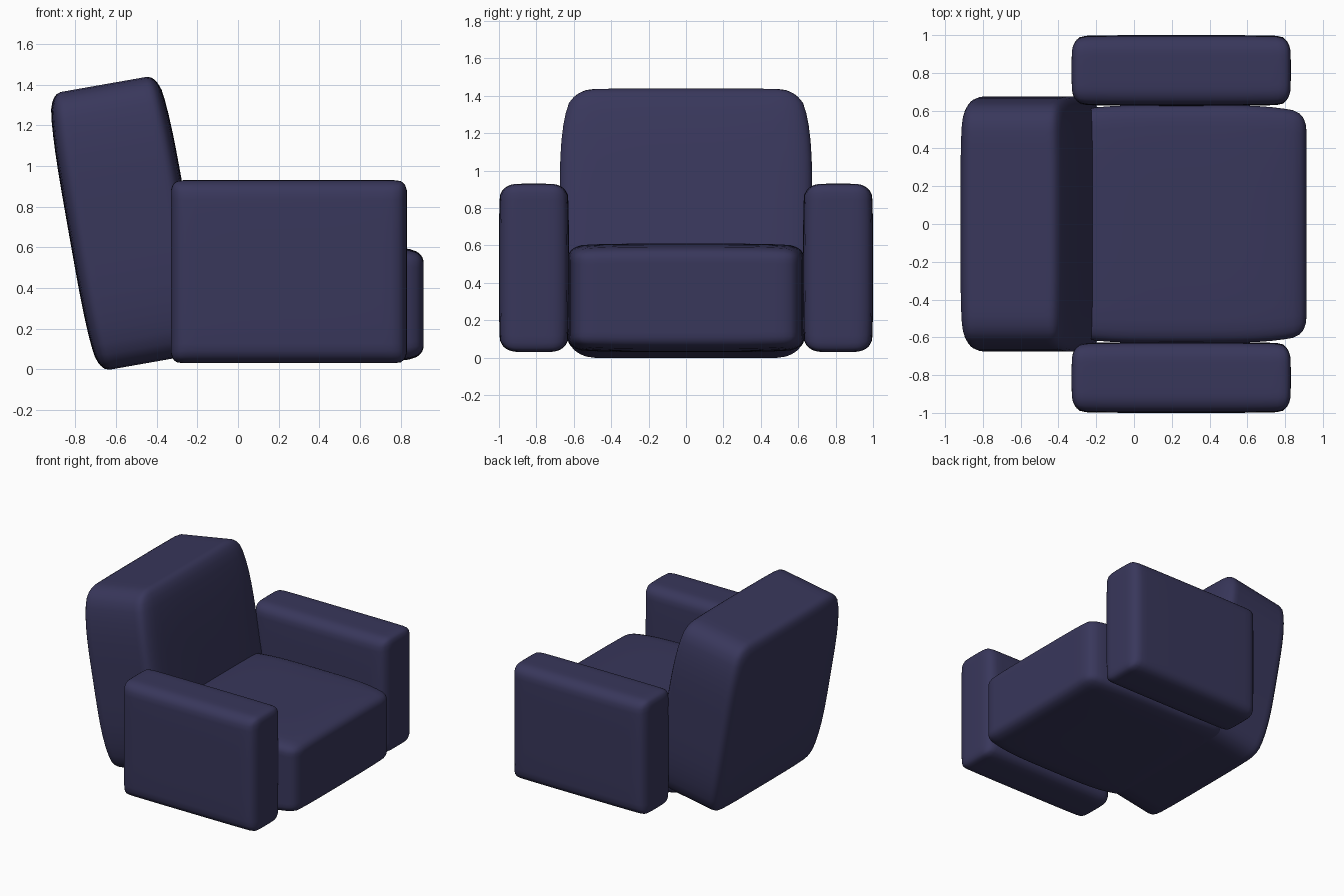
import bpy, bmesh, math
from mathutils import Matrix, Vector

if "Cube" in bpy.data.objects:
    bpy.data.objects.remove(bpy.data.objects["Cube"])

fabric = bpy.data.materials.new("navy_fabric")
fabric.diffuse_color = (0.04, 0.038, 0.105, 1)
fabric.use_nodes = True
fabric.node_tree.nodes["Principled BSDF"].inputs["Base Color"].default_value = fabric.diffuse_color


def cushion(name, center, half, radius, bulge, tilt=0.0):
    """Rounded box; bulge maps (axis, along) to the shrink at the ends of 'along'."""
    bm = bmesh.new()
    bmesh.ops.create_cube(bm, size=2)
    bmesh.ops.subdivide_edges(bm, edges=bm.edges[:], cuts=19, use_grid_fill=True)
    for v in bm.verts:
        # crowd the grid toward the edges, then round the corners
        q = [math.sin(c * math.pi / 2) * h for c, h in zip(v.co, half)]
        core = [max(r - h, min(h - r, c)) for c, h, r in zip(q, half, radius)]
        d = Vector([(c - i) / r for c, i, r in zip(q, core, radius)]).normalized()
        p = [i + n * r for i, n, r in zip(core, d, radius)]
        t = [c / h for c, h in zip(p, half)]
        # soft stuffing: taper each direction toward the ends
        for (axis, along), k in bulge.items():
            p[axis] *= 1 - k * t[along] ** 4
        v.co = p
    bm.transform(Matrix.Translation(center) @ Matrix.Rotation(tilt, 4, 'Y'))
    mesh = bpy.data.meshes.new(name)
    bm.to_mesh(mesh)
    bm.free()
    mesh.shade_smooth()
    mesh.materials.append(fabric)
    obj = bpy.data.objects.new(name, mesh)
    bpy.context.collection.objects.link(obj)
    return obj


X, Y, Z = 0, 1, 2

# seat
cushion("seat", (0.27, 0, 0.32), (0.643, 0.63, 0.29), (0.07, 0.09, 0.06),
        {(Y, X): 0.07, (Z, X): 0.10, (Z, Y): 0.04})

# reclined backrest
a = math.radians(10)
u, w = -0.407, 0.801
cushion("backrest", (u * math.cos(a) - w * math.sin(a), 0,
                     u * math.sin(a) + w * math.cos(a)),
        (0.296, 0.675, 0.693), (0.055, 0.12, 0.10),
        {(X, Z): 0.10, (Y, Z): 0.11, (X, Y): 0.05}, tilt=-a)

# armrests
for side, label in ((-1, "right"), (1, "left")):
    cushion(f"{label}_armrest", (0.25, side * 0.813, 0.48), (0.58, 0.187, 0.45),
            (0.05, 0.085, 0.055),
            {(X, Y): 0.025, (Z, Y): 0.03, (Y, X): 0.03, (Y, Z): 0.04})
